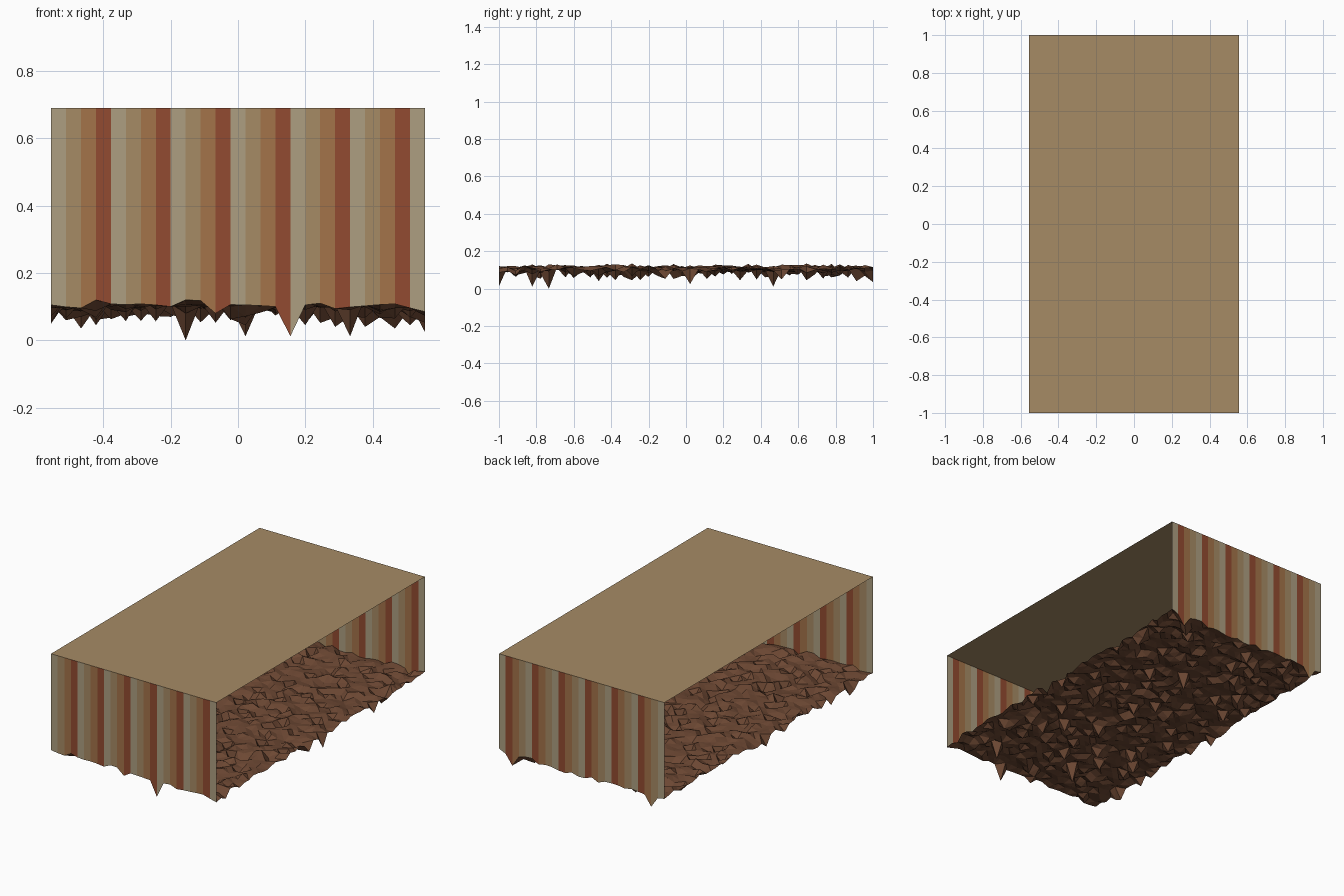
import bpy, bmesh, random

if "Cube" in bpy.data.objects:
    bpy.data.objects.remove(bpy.data.objects["Cube"])

random.seed(11)
NX, NY = 25, 45                 # cells across and along
W, L, H = 1.11, 2.0, 0.69
CX, CY = W / NX, L / NY


def lin(c):
    return tuple((v / 255) ** 2.2 for v in c) + (1.0,)


def material(name, rgb):
    m = bpy.data.materials.new(name)
    m.diffuse_color = lin(rgb)
    m.use_nodes = True
    m.node_tree.nodes["Principled BSDF"].inputs["Base Color"].default_value = m.diffuse_color
    return m


stripes = [material("pale_stripe", (172, 157, 128)), material("tan_stripe", (165, 138, 101)),
           material("ochre_stripe", (162, 115, 75)), material("red_stripe", (145, 76, 52))]
earth = material("earth", (108, 73, 54))


def make(name, bm, mats):
    me = bpy.data.meshes.new(name)
    bm.to_mesh(me)
    bm.free()
    for m in mats:
        me.materials.append(m)
    ob = bpy.data.objects.new(name, me)
    bpy.context.collection.objects.link(ob)
    return ob


# Ground heights: gentle unevenness with scattered sharp pits
height = {}
for i in range(NX + 1):
    for j in range(NY + 1):
        z = random.gauss(0.108, 0.009)
        if random.random() < 0.10:
            z -= random.uniform(0.015, 0.05)
        height[i, j] = min(max(z, 0.045), 0.135)

# Front edge profile
front = [.105, .099, .096, .120, .108, .106, .108, .105, .100, .120, .118, .080, .106,
         .105, .103, .100, .012, .105, .110, .094, .099, .102, .106, .108, .096, .085]
for i, z in enumerate(front):
    height[i, 0] = z

# Back edge is level apart from two dips
for i in range(NX + 1):
    height[i, NY] = random.uniform(0.085, 0.115)
height[23, NY] = height[2, NY] = 0.035

# Deepest pits (x, y, z)
for x, y, z in [(-.155, -.733, 0), (.02, .46, .012), (.555, .02, .025), (.02, .01, .045),
                (.49, .63, .045), (.365, .93, .04), (.29, -.48, .04), (-.4, .29, .045),
                (.02, -.31, .045), (-.545, .03, .05), (.333, -.82, .012), (.555, .51, .05)]:
    height[round((x + W / 2) / CX), round((y + L / 2) / CY)] = z

# Rough earth floor
bm = bmesh.new()
v = {k: bm.verts.new((k[0] * CX - W / 2, k[1] * CY - L / 2, z)) for k, z in height.items()}
for i in range(NX):
    for j in range(NY):
        bm.faces.new((v[i, j], v[i + 1, j], v[i + 1, j + 1], v[i, j + 1]))
bmesh.ops.triangulate(bm, faces=bm.faces[:])
make("earth_floor", bm, [earth])


# Striped end walls, meeting the floor edge
def wall(name, j):
    bm = bmesh.new()
    y = j * CY - L / 2
    low = [bm.verts.new((i * CX - W / 2, y, height[i, j])) for i in range(NX + 1)]
    top = [bm.verts.new((i * CX - W / 2, y, H)) for i in range(NX + 1)]
    for i in range(NX):
        q = (low[i], low[i + 1], top[i + 1], top[i])
        f = bm.faces.new(q if j == 0 else q[::-1])
        f.material_index = i % 4
    make(name, bm, stripes)


wall("front_wall", 0)
wall("back_wall", NY)

# Flat roof
bm = bmesh.new()
bm.faces.new([bm.verts.new((x * W / 2, y * L / 2, H))
              for x, y in ((-1, -1), (1, -1), (1, 1), (-1, 1))])
make("flat_roof", bm, [stripes[1]])
